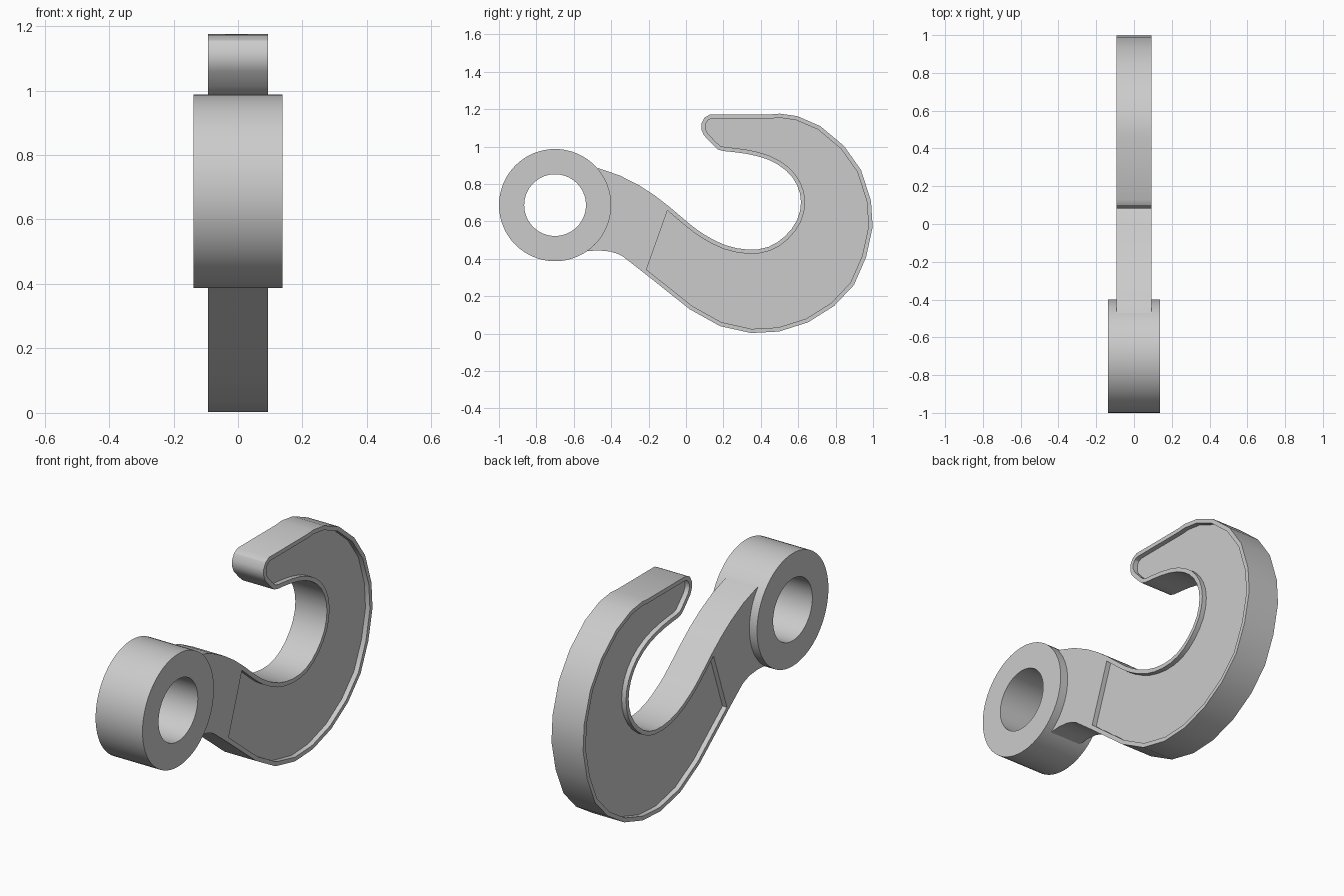
import bpy, bmesh, math
from mathutils import Vector

cube = bpy.data.objects.get("Cube")
if cube:
    bpy.data.objects.remove(cube)

grey = bpy.data.materials.new("light grey metal")
grey.use_nodes = True
grey.diffuse_color = (0.6, 0.6, 0.6, 1)
grey.node_tree.nodes["Principled BSDF"].inputs["Base Color"].default_value = (0.6, 0.6, 0.6, 1)


def finish(bm, name):
    bmesh.ops.recalc_face_normals(bm, faces=bm.faces[:])
    mesh = bpy.data.meshes.new(name)
    bm.to_mesh(mesh)
    bm.free()
    obj = bpy.data.objects.new(name, mesh)
    bpy.context.collection.objects.link(obj)
    mesh.materials.append(grey)
    bpy.ops.object.select_all(action='DESELECT')
    obj.select_set(True)
    bpy.context.view_layer.objects.active = obj
    bpy.ops.object.shade_smooth_by_angle(angle=math.radians(30))
    return obj


def ring(bm, points, x):
    return [bm.verts.new((x, p[0], p[1])) for p in points]


def bridge(bm, a, b, closed=True):
    n = len(a)
    for i in range(n if closed else n - 1):
        j = (i + 1) % n
        bm.faces.new((a[i], a[j], b[j], b[i]))


def circle(radius, start, end, count):
    angles = [math.radians(start + (end - start) * i / count) for i in range(count)]
    return [Vector((EYE[0] + radius * math.cos(a), EYE[1] + radius * math.sin(a))) for a in angles]


def smooth_path(points, steps):
    """Catmull-Rom curve through the points."""
    pts = [points[0]] + points + [points[-1]]
    out = []
    for a, b, c, d in zip(pts, pts[1:], pts[2:], pts[3:]):
        for k in range(steps):
            t = k / steps
            out.append(0.5 * (2 * b + (c - a) * t + (2 * a - 5 * b + 4 * c - d) * t * t
                              + (3 * b - a - 3 * c + d) * t ** 3))
    return out + [points[-1]]


def inset(points, width):
    """Move each point of a clockwise outline inward, mitred at corners."""
    out = []
    n = len(points)
    for i, p in enumerate(points):
        d1 = (p - points[i - 1]).normalized()
        d2 = (points[(i + 1) % n] - p).normalized()
        n1, n2 = Vector((d1.y, -d1.x)), Vector((d2.y, -d2.x))
        m = (n1 + n2).normalized()
        out.append(p + m * width / max(m.dot(n1), 0.5))
    return out


EYE = (-0.7, 0.687)

# Eye: thick round ring
eye = bmesh.new()
loops = [ring(eye, circle(r, 0, 360, 64), x)
         for r, x in ((0.3, -0.138), (0.3, 0.138), (0.165, 0.138), (0.165, -0.138))]
for i in range(4):
    bridge(eye, loops[i], loops[(i + 1) % 4])
finish(eye, "eye_ring")

# Hook outline in (y, z): neck top, throat, tip, faceted back, neck underside
neck_top = [Vector(p) for p in (
    (-0.47, 0.885), (-0.353, 0.845), (-0.246, 0.79), (-0.165, 0.737), (-0.085, 0.675))]
throat = [Vector(p) for p in (
    (-0.085, 0.675), (0.02, 0.586), (0.1, 0.528), (0.21, 0.473), (0.33, 0.449),
    (0.44, 0.463), (0.53, 0.521), (0.594, 0.607), (0.615, 0.703), (0.594, 0.794),
    (0.535, 0.872), (0.44, 0.93), (0.32, 0.962), (0.2, 0.976))]
back = [Vector(p) for p in (
    (0.17, 0.985), (0.14, 1.013), (0.096, 1.06), (0.083, 1.09), (0.083, 1.125),
    (0.1, 1.156), (0.13, 1.172), (0.455, 1.172), (0.5, 1.176), (0.594, 1.163),
    (0.717, 1.11), (0.845, 1.003), (0.936, 0.874), (0.989, 0.709), (0.998, 0.57),
    (0.963, 0.409), (0.898, 0.26), (0.791, 0.147), (0.652, 0.06), (0.497, 0.011),
    (0.348, 0.003), (0.182, 0.04), (0.02, 0.13), (-0.225, 0.325))]
neck_under = [Vector(p) for p in (
    (-0.34, 0.414), (-0.37, 0.428), (-0.406, 0.439), (-0.47, 0.445), (-0.54, 0.44))]
embedded_end = circle(0.24, -57, 44, 10)

# The path turns anticlockwise round the throat, so inward is on its right
outline = neck_top[:-1] + smooth_path(throat, 2) + back + neck_under + embedded_end
first = len(neck_top) - 1
last = len(outline) - len(embedded_end) - len(neck_under) - 1
pocket = inset(outline, 0.022)[first:last + 1]

# Hook: extruded outline with a shallow rimmed pocket on both faces
hook = bmesh.new()
HALF, DEPTH = 0.093, 0.026
sides = []
for s in (-1, 1):
    outer = ring(hook, outline, s * HALF)
    rim = ring(hook, pocket, s * HALF)
    floor = ring(hook, pocket, s * (HALF - DEPTH))
    bridge(hook, outer[first:last + 1], rim, closed=False)
    bridge(hook, rim, floor)
    hook.faces.new(floor)
    hook.faces.new(outer[last:] + outer[:first + 1] + [rim[0], rim[-1]])
    sides.append(outer)
bridge(hook, sides[0], sides[1])
finish(hook, "hook_body")
